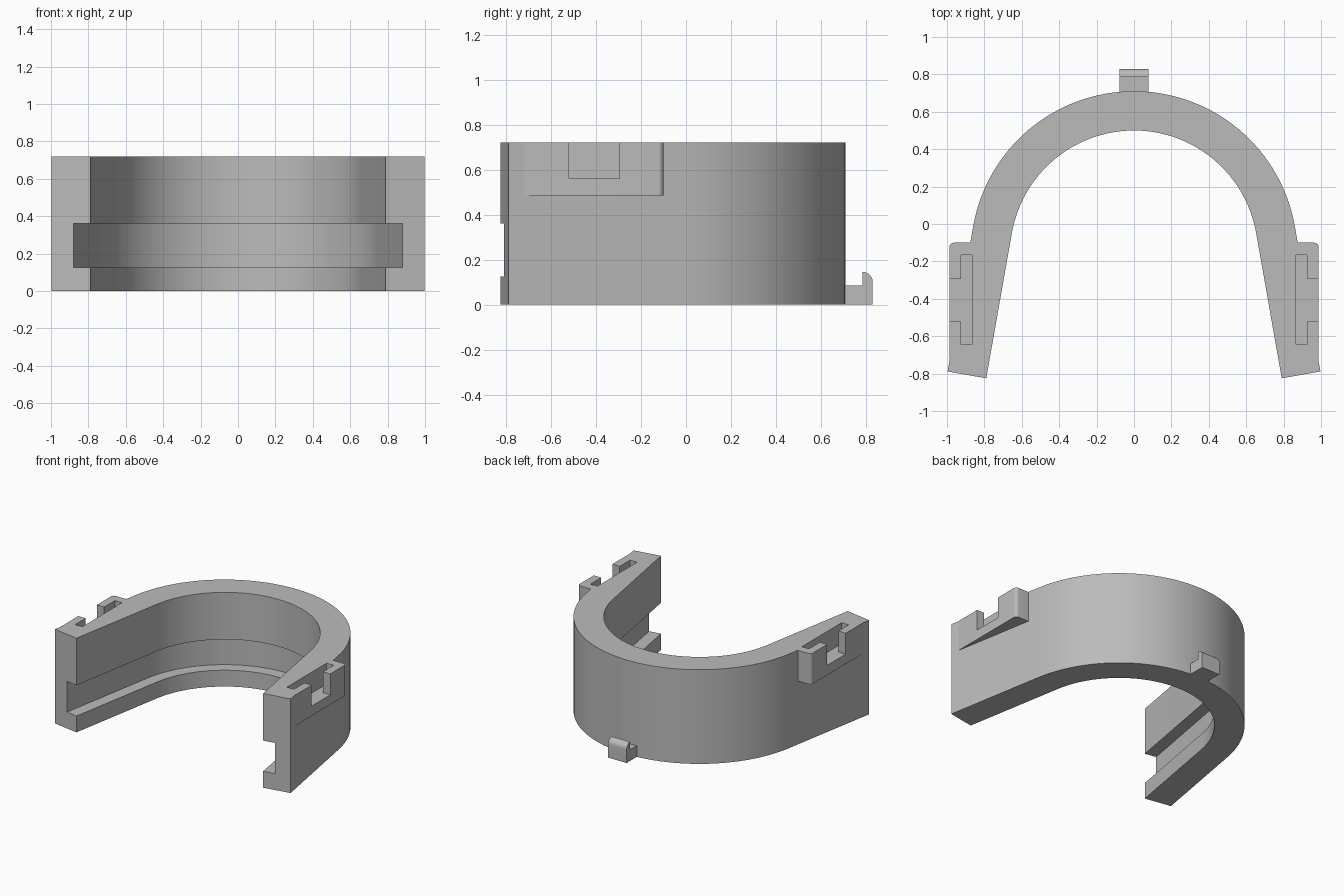
import bpy, bmesh, math
from mathutils import Vector

if "Cube" in bpy.data.objects:
    bpy.data.objects.remove(bpy.data.objects["Cube"])

HEIGHT = 0.72
CENTRE_Y = -0.163          # centre of the curved back
R_IN, R_GROOVE, R_OUT = 0.663, 0.754, 0.873
SPLAY = math.radians(10)   # how far the legs open outwards
LEG = 0.789
ARC_STEPS = 48

grey = bpy.data.materials.new("plain grey")
grey.use_nodes = True
grey.diffuse_color = (0.5, 0.5, 0.5, 1)
grey.node_tree.nodes["Principled BSDF"].inputs["Base Color"].default_value = (0.5, 0.5, 0.5, 1)


def finish(name, bm):
    bmesh.ops.recalc_face_normals(bm, faces=bm.faces)
    mesh = bpy.data.meshes.new(name)
    bm.to_mesh(mesh)
    bm.free()
    mesh.materials.append(grey)
    obj = bpy.data.objects.new(name, mesh)
    bpy.context.collection.objects.link(obj)
    return obj


def prism(name, outline, offset):
    """Close an outline of 3D points and extrude it along offset."""
    bm = bmesh.new()
    face = bm.faces.new([bm.verts.new(p) for p in outline])
    out = bmesh.ops.extrude_face_region(bm, geom=[face])
    verts = [v for v in out["geom"] if isinstance(v, bmesh.types.BMVert)]
    bmesh.ops.translate(bm, verts=verts, vec=offset)
    return finish(name, bm)


def combine(target, other, operation):
    mod = target.modifiers.new(operation.lower(), 'BOOLEAN')
    mod.operation = operation
    mod.solver = 'EXACT'
    mod.object = other
    bpy.context.view_layer.objects.active = target
    bpy.ops.object.modifier_apply(modifier=mod.name)
    bpy.data.objects.remove(other)


def smooth(obj):
    bpy.ops.object.select_all(action='DESELECT')
    obj.select_set(True)
    bpy.context.view_layer.objects.active = obj
    bpy.ops.object.shade_smooth_by_angle(angle=math.radians(25))


# Horseshoe band: a channel section swept round the arc and down both legs
section = [(R_IN, 0), (R_OUT, 0), (R_OUT, HEIGHT), (R_IN, HEIGHT),
           (R_IN, 0.36), (R_GROOVE, 0.36), (R_GROOVE, 0.125), (R_IN, 0.125)]
stations = []
for i in range(ARC_STEPS + 1):
    a = SPLAY + (math.pi - 2 * SPLAY) * i / ARC_STEPS
    stations.append((Vector((0, CENTRE_Y, 0)), Vector((math.cos(a), math.sin(a), 0))))
drop = LEG * math.cos(SPLAY)
spread = LEG * math.sin(SPLAY)
first, last = stations[0], stations[-1]
stations.insert(0, (first[0] + Vector((spread, -drop, 0)), first[1]))
stations.append((last[0] + Vector((-spread, -drop, 0)), last[1]))

bm = bmesh.new()
rings = [[bm.verts.new(o + n * r + Vector((0, 0, z))) for r, z in section]
         for o, n in stations]
for a, b in zip(rings, rings[1:]):
    for k in range(len(section)):
        j = (k + 1) % len(section)
        bm.faces.new((a[k], a[j], b[j], b[k]))
bm.faces.new(rings[0])
bm.faces.new(rings[-1])
band = finish("horseshoe_band", bm)

# Side tabs with a T-shaped slot open to the top and the outside
corner = [(0.962 + 0.025 * math.cos(t), -0.125 + 0.025 * math.sin(t))
          for t in (math.pi / 2 * k / 6 for k in range(7))]
tab = [(0.987, -0.72)] + corner + [(0.84, -0.1), (0.9, -0.72)]
slot = [(0.865, -0.645), (0.925, -0.645), (0.925, -0.52), (1.1, -0.52),
        (1.1, -0.295), (0.925, -0.295), (0.925, -0.165), (0.865, -0.165)]
for side in (1, -1):
    combine(band, prism("side_tab", [(side * x, y, 0.485) for x, y in tab],
                        (0, 0, HEIGHT - 0.485)), 'UNION')
for side in (1, -1):
    combine(band, prism("slot_cutter", [(side * x, y, 0.56) for x, y in slot],
                        (0, 0, 0.4)), 'DIFFERENCE')
smooth(band)

# Rear hook: a short ledge with an upturned, rounded lip
lip = [(0.785 + 0.045 * math.sin(t), 0.1 + 0.045 * math.cos(t))
       for t in (math.pi / 2 * k / 8 for k in range(9))]
hook = [(0.69, 0), (0.69, 0.085), (0.785, 0.085)] + lip + [(0.83, 0)]
smooth(prism("rear_hook", [(-0.078, y, z) for y, z in hook], (0.156, 0, 0)))
